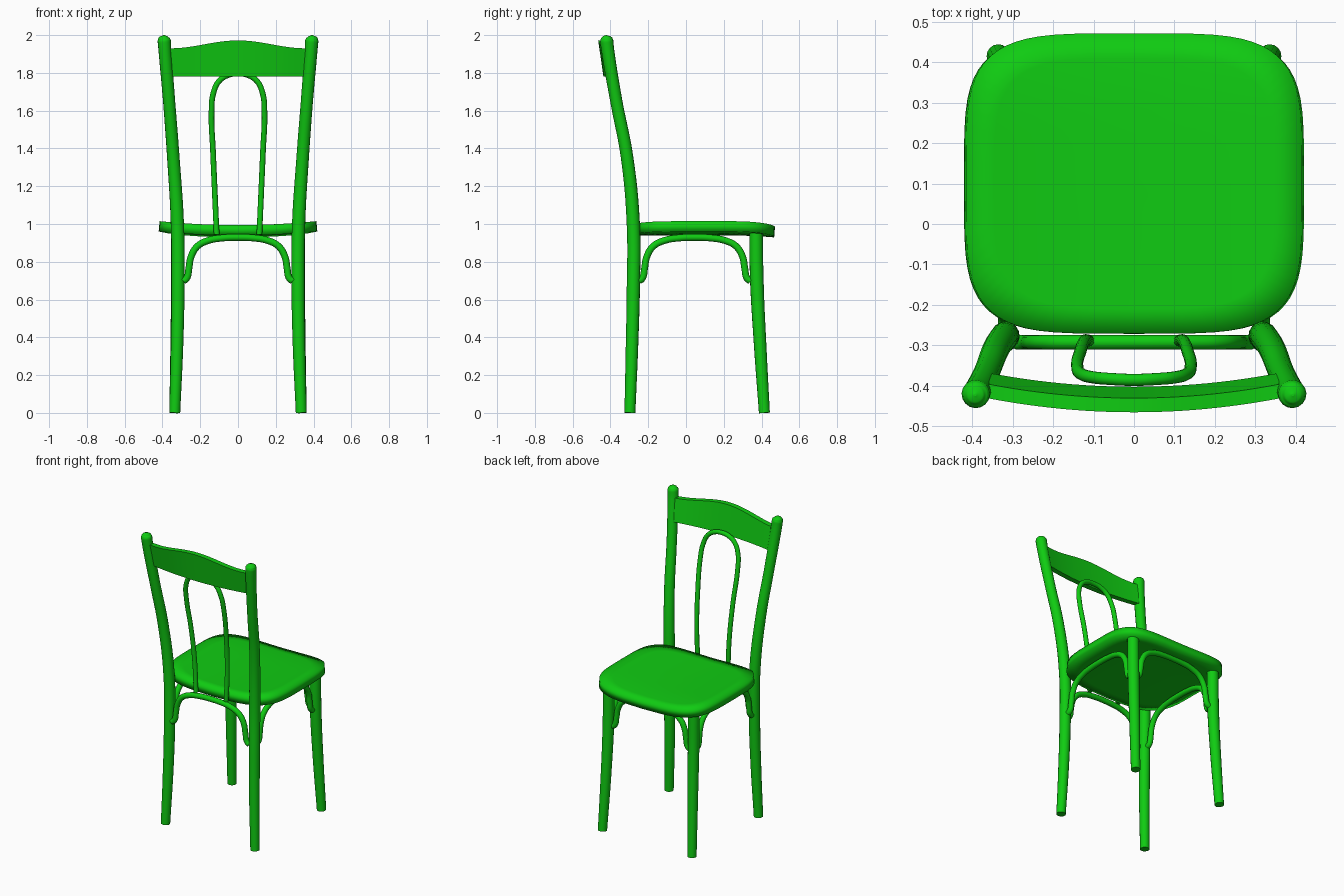
import bpy, bmesh, math

if "Cube" in bpy.data.objects:
    bpy.data.objects.remove(bpy.data.objects["Cube"])

green = bpy.data.materials.new("green_paint")
green.diffuse_color = (0.005, 0.6, 0.006, 1)
green.use_nodes = True
green.node_tree.nodes["Principled BSDF"].inputs["Base Color"].default_value = green.diffuse_color


def finish(ob):
    ob.data.materials.clear()
    ob.data.materials.append(green)
    bpy.ops.object.select_all(action='DESELECT')
    ob.select_set(True)
    bpy.context.view_layer.objects.active = ob
    if ob.type == 'CURVE':
        bpy.ops.object.convert(target='MESH')
        ob = bpy.context.view_layer.objects.active
    bpy.ops.object.shade_smooth_by_angle(angle=math.radians(35))
    return ob


def tube(name, pts, radii):
    """Smooth round bar through pts with a radius at each point."""
    cu = bpy.data.curves.new(name, 'CURVE')
    cu.dimensions = '3D'
    cu.bevel_depth = 1.0
    cu.bevel_resolution = 6
    cu.resolution_u = 6
    cu.use_fill_caps = True
    sp = cu.splines.new('BEZIER')
    sp.bezier_points.add(len(pts) - 1)
    for bp, p, r in zip(sp.bezier_points, pts, radii):
        bp.co = p
        bp.radius = r
        bp.handle_left_type = bp.handle_right_type = 'AUTO'
    ob = bpy.data.objects.new(name, cu)
    bpy.context.collection.objects.link(ob)
    return finish(ob)


def mesh_object(name, bm):
    bmesh.ops.recalc_face_normals(bm, faces=bm.faces)
    me = bpy.data.meshes.new(name)
    bm.to_mesh(me)
    bm.free()
    ob = bpy.data.objects.new(name, me)
    bpy.context.collection.objects.link(ob)
    return ob


# Seat: rounded-square sheet, dished across its width, drooping at the front
def seat_z(x, y):
    droop = max(0.0, y - 0.25) / 0.22
    return 0.994 + 0.021 * (x / 0.415) ** 2 - 0.010 * droop ** 2


bm = bmesh.new()
N, RINGS = 64, 6
centre = bm.verts.new((0, 0.1, seat_z(0, 0.1)))
prev = None
for k in range(1, RINGS + 1):
    ring = []
    for i in range(N):
        a = 2 * math.pi * i / N
        c, s = math.cos(a), math.sin(a)
        e = 2 / 4.3 if k == RINGS else 2 / (2 + 2.3 * k / RINGS)
        x = 0.415 * k / RINGS * math.copysign(abs(c) ** e, c)
        y = 0.1 + 0.371 * k / RINGS * math.copysign(abs(s) ** e, s)
        ring.append(bm.verts.new((x, y, seat_z(x, y))))
    for i in range(N):
        j = (i + 1) % N
        if prev:
            bm.faces.new((prev[i], ring[i], ring[j], prev[j]))
        else:
            bm.faces.new((centre, ring[i], ring[j]))
    prev = ring
bm.normal_update()
seat = mesh_object("seat", bm)
if seat.data.polygons[0].normal.z < 0:
    seat.data.flip_normals()
solid = seat.modifiers.new("thickness", 'SOLIDIFY')
solid.thickness = 0.055
solid.offset = -1
finish(seat)

# Legs: rear posts run up to domed tops, front legs stop at the seat
post = [(0.335, -0.297, 0.0, 0.029), (0.323, -0.286, 0.35, 0.033),
        (0.318, -0.279, 0.65, 0.035), (0.321, -0.279, 1.0, 0.035),
        (0.343, -0.313, 1.36, 0.033), (0.364, -0.367, 1.64, 0.032),
        (0.387, -0.414, 1.92, 0.034), (0.391, -0.420, 1.972, 0.035),
        (0.392, -0.421, 1.983, 0.031), (0.392, -0.422, 1.993, 0.021),
        (0.392, -0.422, 2.0, 0.003)]
front = [(0.335, 0.415, 0.0, 0.029), (0.325, 0.393, 0.35, 0.033),
         (0.319, 0.375, 0.7, 0.036), (0.319, 0.371, 0.955, 0.036)]
for side, sx in (("right", 1), ("left", -1)):
    for name, path in (("rear_post", post), ("front_leg", front)):
        tube(f"{name}_{side}", [(sx * x, y, z) for x, y, z, r in path],
             [p[3] for p in path])

# Bent arches under the seat between neighbouring legs
half_arch = [(0.290, 0.698), (0.272, 0.712), (0.260, 0.765), (0.249, 0.825),
             (0.215, 0.882), (0.155, 0.913), (0.08, 0.926)]
profile = [(-u, z) for u, z in half_arch] + [(0, 0.929)] + half_arch[::-1]
radii = [0.018] * len(profile)
tube("back_arch", [(u, -0.292, z) for u, z in profile], radii)
tube("front_arch", [(u, 0.372, z) for u, z in profile], radii)
for side, sx in (("right", 1), ("left", -1)):
    tube(f"side_arch_{side}",
         [(sx * 0.318, 0.046 + 1.02 * u, z) for u, z in profile], radii)

# Backrest hoop
half_hoop = [(0.113, -0.288, 0.945), (0.122, -0.289, 1.15),
             (0.132, -0.313, 1.38), (0.140, -0.353, 1.6),
             (0.131, -0.370, 1.69), (0.100, -0.379, 1.757),
             (0.053, -0.383, 1.788)]
hoop = ([(-x, y, z) for x, y, z in half_hoop] + [(0, -0.385, 1.796)]
        + half_hoop[::-1])
tube("back_hoop", hoop, [0.015] * len(hoop))

# Crest rail: bowed backwards, leaning, with a raised middle
bm = bmesh.new()
W, STEPS = 0.358, 24
prev = None
for i in range(STEPS + 1):
    x = W * (2 * i / STEPS - 1)
    bow = -0.034 * (1 - (x / W) ** 2)
    top = 1.93 + 0.042 * (0.5 + 0.5 * math.cos(math.pi * x / W))
    sec = [bm.verts.new((x, y + bow, z)) for y, z in
           ((-0.368, 1.78), (-0.396, top), (-0.431, top), (-0.403, 1.78))]
    if prev:
        for a in range(4):
            b = (a + 1) % 4
            bm.faces.new((prev[a], prev[b], sec[b], sec[a]))
    else:
        bm.faces.new(sec)
    prev = sec
bm.faces.new(prev[::-1])
finish(mesh_object("crest_rail", bm))
